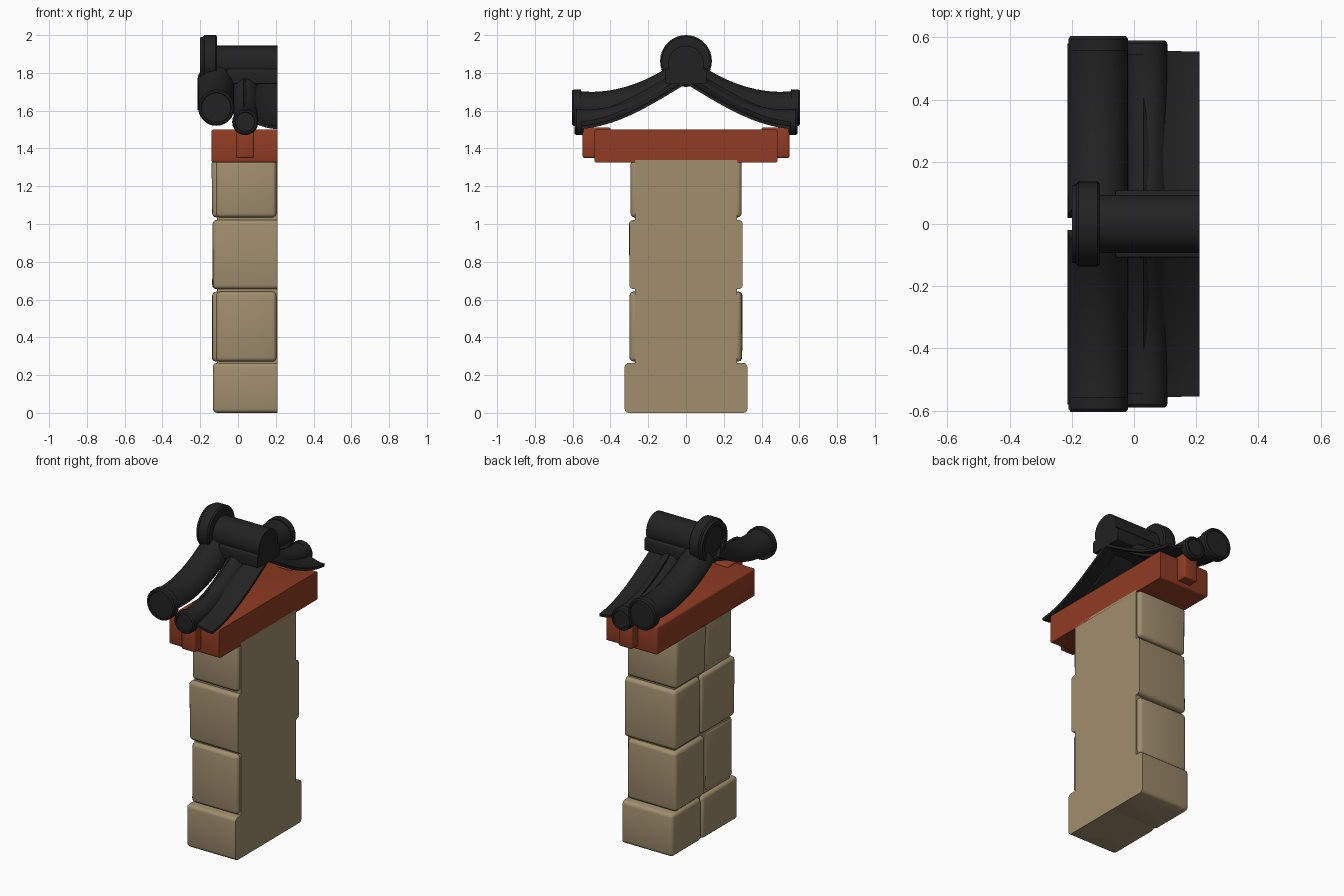
import bpy, bmesh, math, random
from mathutils import Vector
from mathutils.geometry import interpolate_bezier

if "Cube" in bpy.data.objects:
    bpy.data.objects.remove(bpy.data.objects["Cube"])

random.seed(4)


def material(name, col):
    m = bpy.data.materials.new(name)
    m.diffuse_color = (*col, 1)
    m.use_nodes = True
    m.node_tree.nodes["Principled BSDF"].inputs["Base Color"].default_value = m.diffuse_color
    return m


STONE = material("sandstone", (0.35, 0.27, 0.155))
WOOD = material("red_wood", (0.28, 0.045, 0.017))
TILE = material("black_tile", (0.016, 0.016, 0.016))


def finish(name, bm, mat, angle=40):
    bmesh.ops.recalc_face_normals(bm, faces=bm.faces)
    me = bpy.data.meshes.new(name)
    bm.to_mesh(me)
    bm.free()
    me.materials.append(mat)
    ob = bpy.data.objects.new(name, me)
    bpy.context.collection.objects.link(ob)
    bpy.ops.object.select_all(action='DESELECT')
    ob.select_set(True)
    bpy.context.view_layer.objects.active = ob
    bpy.ops.object.shade_smooth_by_angle(angle=math.radians(angle))
    return ob


def block(name, lo, hi, mat, bevel=0.0, cut=False, jitter=0.0):
    """Rounded box; cut=True keeps the +x side a flat, sharp section."""
    bm = bmesh.new()
    bmesh.ops.create_cube(bm, size=1)
    for v in bm.verts:
        on_cut = v.co.x > 0
        v.co = Vector([hi[i] if v.co[i] > 0 else lo[i] for i in range(3)])
        if jitter and not (cut and on_cut):
            v.co.x += random.uniform(-jitter, jitter)
            v.co.y += random.uniform(-jitter, jitter)
    if bevel:
        edges = [e for e in bm.edges
                 if not (cut and all(abs(v.co.x - hi[0]) < 1e-5 for v in e.verts))]
        bmesh.ops.bevel(bm, geom=edges, offset=bevel, segments=3,
                        profile=0.5, affect='EDGES', clamp_overlap=True)
    return finish(name, bm, mat)


def lathe(name, profile, origin, axis, mat, n=36):
    """Revolve (radius, height) points around an axis."""
    bm = bmesh.new()
    rot = Vector((0, 0, 1)).rotation_difference(Vector(axis))
    o = Vector(origin)
    rings = []
    for r, h in profile:
        if r == 0:
            rings.append([bm.verts.new(o + rot @ Vector((0, 0, h)))] * n)
        else:
            rings.append([bm.verts.new(o + rot @ Vector((
                r * math.cos(math.tau * k / n), r * math.sin(math.tau * k / n), h)))
                for k in range(n)])
    for a, b in zip(rings, rings[1:]):
        for k in range(n):
            vs = list(dict.fromkeys((a[k], a[(k + 1) % n], b[(k + 1) % n], b[k])))
            if len(vs) > 2:
                bm.faces.new(vs)
    return finish(name, bm, mat, 30)


def sweep(name, section, ctrl, side, mat, steps=18):
    """Sweep an (x, normal offset) section down a Bezier roof slope in y-z."""
    pts = interpolate_bezier(*[Vector((0, y, z)) for y, z in ctrl], steps)
    bm = bmesh.new()
    rings = []
    for i, p in enumerate(pts):
        t = (pts[min(i + 1, steps - 1)] - pts[max(i - 1, 0)]).normalized()
        nrm = Vector((0, -t.z, t.y))
        ring = []
        for x, h in section:
            q = p + nrm * h
            ring.append(bm.verts.new((x, side * q.y, q.z)))
        rings.append(ring)
    m = len(section)
    for a, b in zip(rings, rings[1:]):
        for k in range(m):
            bm.faces.new((a[k], a[(k + 1) % m], b[(k + 1) % m], b[k]))
    bm.faces.new(rings[0])
    bm.faces.new(rings[-1])
    return finish(name, bm, mat, 40)


def half_round(cx, r, n=18):
    return [(cx + r * math.cos(math.pi * k / n), r * math.sin(math.pi * k / n))
            for k in range(n + 1)]


# Wall core
block("wall_core", (-0.11, -0.27, 0.0), (0.21, 0.27, 1.34), STONE)

# Stone courses: z range, half depth, left x of front / back stone, seam y, cut flush
courses = [
    (0.00, 0.265, 0.325, -0.133, -0.133, 0.03, True),
    (0.272, 0.642, 0.297, -0.115, -0.138, -0.01, False),
    (0.655, 1.022, 0.30, -0.135, -0.135, 0.04, True),
    (1.035, 1.34, 0.292, -0.115, -0.138, -0.02, False),
]
for i, (z0, z1, d, xf, xb, seam, cut) in enumerate(courses, 1):
    x1 = 0.21 if cut else 0.203
    gap = 0.004 if cut else 0.015
    j = 0.0 if i == 1 else 0.003
    block(f"front_stone_{i}", (xf, -d, z0), (x1, seam - gap, z1), STONE, 0.022, cut, j)
    block(f"back_stone_{i}", (xb, seam + gap, z0), (x1, d, z1), STONE, 0.022, cut, j)

# Wooden beam and end brackets
block("beam", (-0.14, -0.485, 1.325), (0.21, 0.485, 1.5), WOOD, 0.012, True)
for s, side in ((-1, "front"), (1, "back")):
    y0, y1 = sorted((s * 0.40, s * 0.547))
    block(side + "_bracket", (-0.01, y0, 1.35), (0.085, y1, 1.512), WOOD, 0.01)

# Roof slopes, mirrored front and back
pan_x = [0.03 + 0.18 * k / 8 for k in range(9)]
sag = [0.025 * ((0.21 - x) / 0.11) ** 2 for x in pan_x]
pan_section = ([(x, h) for x, h in zip(pan_x, sag)] +
               [(x, h + 0.016) for x, h in reversed(list(zip(pan_x, sag)))])
BIG, SMALL = 0.097, 0.065


def cap_profile(r):
    return [(0, 0), (r, 0), (r, 0.038), (r - 0.007, 0.047), (r - 0.016, 0.047),
            (r - 0.019, 0.041), (0, 0.041)]


for s, side in ((-1, "front"), (1, "back")):
    sweep(side + "_pan_tile", pan_section,
          [(0, 1.742), (0.2, 1.62), (0.36, 1.52), (0.553, 1.503)], s, TILE)
    sweep(side + "_edge_roll_tile", half_round(-0.117, BIG),
          [(0.02, 1.765), (0.2, 1.64), (0.40, 1.585), (0.58, 1.608)], s, TILE)
    sweep(side + "_inner_roll_tile", half_round(0.042, SMALL),
          [(0.02, 1.755), (0.2, 1.60), (0.38, 1.535), (0.565, 1.54)], s, TILE)
    lathe(side + "_edge_cap", cap_profile(0.096), (-0.115, s * 0.557, 1.616),
          (0, s, 0), TILE)
    lathe(side + "_inner_cap", cap_profile(0.069), (0.038, s * 0.543, 1.54),
          (0, s, 0), TILE)

# Ridge: base course, round ridge tile and large end disc
block("ridge_base", (-0.06, -0.108, 1.742), (0.21, 0.108, 1.82), TILE, 0.008, True)
lathe("ridge_tile", [(0, 0), (0.094, 0), (0.094, 0.33), (0, 0.33)],
      (-0.12, 0, 1.85), (1, 0, 0), TILE)
lathe("ridge_end_disc",
      [(0, 0), (0.128, 0), (0.137, 0.008), (0.137, 0.068), (0.128, 0.076),
       (0.125, 0.09), (0.10, 0.09), (0.093, 0.08), (0, 0.08)],
      (-0.11, 0, 1.863), (-1, 0, 0), TILE)
